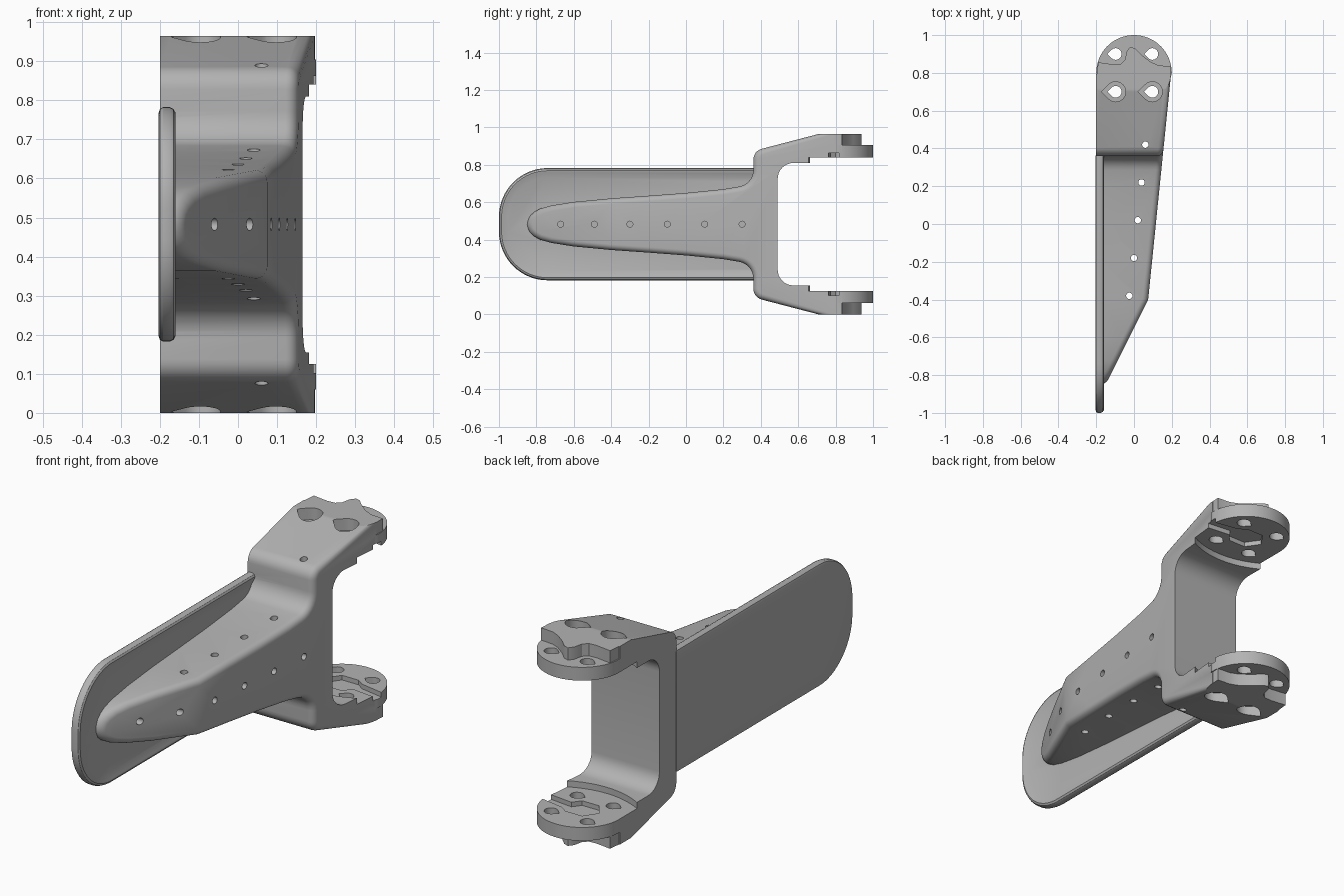
import bpy, bmesh, math
from mathutils import Vector

if "Cube" in bpy.data.objects:
    bpy.data.objects.remove(bpy.data.objects["Cube"])

ZC = 0.4825            # mid height: everything is mirrored about it
grey = bpy.data.materials.new("grey plastic")
grey.diffuse_color = (0.45, 0.45, 0.45, 1)
grey.use_nodes = True
grey.node_tree.nodes["Principled BSDF"].inputs["Base Color"].default_value = grey.diffuse_color


def finish(name, bm):
    bmesh.ops.recalc_face_normals(bm, faces=bm.faces)
    me = bpy.data.meshes.new(name)
    bm.to_mesh(me)
    bm.free()
    me.materials.append(grey)
    ob = bpy.data.objects.new(name, me)
    bpy.context.collection.objects.link(ob)
    return ob


def loft(name, rings):
    """Skin closed rings of points and cap both ends."""
    bm = bmesh.new()
    vs = [[bm.verts.new(p) for p in r] for r in rings]
    n = len(vs[0])
    for a, b in zip(vs, vs[1:]):
        for i in range(n):
            j = (i + 1) % n
            bm.faces.new((a[i], a[j], b[j], b[i]))
    bm.faces.new(vs[0])
    bm.faces.new(vs[-1])
    return finish(name, bm)


def prism(name, poly, z0, z1):
    return loft(name, [[(x, y, ZC + z) for x, y in poly] for z in (z0, z1)])


def arc(cx, cy, r, a0, a1, n):
    return [(cx + r * math.cos(math.radians(a0 + (a1 - a0) * i / n)),
             cy + r * math.sin(math.radians(a0 + (a1 - a0) * i / n))) for i in range(n + 1)]


def circle(cx, cy, r, n=24):
    return arc(cx, cy, r, 0, 360, n)[:-1]


def teardrop(cx, cy, r):
    return arc(cx, cy, r, -135, 135, 18) + [(cx - 1.414 * r, cy)]


def boolean(target, tool, op):
    m = target.modifiers.new("bool", 'BOOLEAN')
    m.operation, m.solver, m.object = op, 'EXACT', tool
    bpy.context.view_layer.objects.active = target
    bpy.ops.object.modifier_apply(modifier=m.name)
    bpy.data.objects.remove(tool)


def right_edge(y):
    """Outer x limit of the body along its length."""
    return 0.075 + (y + 0.4) * (0.5 if y < -0.4 else 0.1016)


# Body: tapering rib flowing into a fork, side profile as (y, half height)
outer = ([(-0.85, 0), (-0.846, 0.02), (-0.836, 0.042), (-0.815, 0.063), (-0.78, 0.083),
          (-0.72, 0.1), (-0.6, 0.119), (-0.4, 0.138), (-0.2, 0.152), (0, 0.167), (0.2, 0.187)]
         + arc(0.27, 0.29, 0.09, -80, 0, 7) + arc(0.42, 0.345, 0.06, 180, 104, 6)
         + [(0.71, ZC)])
inner = [(0.795, ZC), (0.795, 0.3275)] + arc(0.575, 0.2425, 0.085, 90, 180, 8)
half = outer + inner
profile = half + [(y, -z) for y, z in reversed(half[1:])]

bm = bmesh.new()
left = [bm.verts.new((-0.2, y, ZC + z)) for y, z in profile]
right = [bm.verts.new((right_edge(y), y, ZC + z)) for y, z in profile]
n = len(profile)
for i in range(n):
    j = (i + 1) % n
    bm.faces.new((left[i], left[j], right[j], right[i]))
bm.faces.new(left)
k = [i for i, p in enumerate(profile) if p[0] == -0.4]      # crease across the rib
bm.faces.new(right[k[0]:k[1] + 1])
bm.faces.new(right[k[1]:] + right[:k[0] + 1])
bm.normal_update()
last = len(outer) - 1
chain = [(i, i + 1) for i in range(last)]
chain += [((-a) % n, (-b) % n) for a, b in chain]
edges = [bm.edges.get((right[a], right[b])) for a, b in chain]
bmesh.ops.recalc_face_normals(bm, faces=bm.faces)
bmesh.ops.bevel(bm, geom=edges, offset=0.03, offset_type='OFFSET', segments=5,
                profile=0.5, affect='EDGES', clamp_overlap=False)
body = finish("forked_body", bm)

# Round pads and wavy raised caps at the ends of the fork arms
pad = arc(0, 0.8, 0.2, -3, 183, 40) + [(-0.15, 0.7), (0.15, 0.7)]
cap = [(-0.19, 0.72), (0.17, 0.72), (0.194, 0.785), (0.197, 0.834), (0.13, 0.84), (0.09, 0.857),
       (0.04, 0.895), (0.005, 0.93), (-0.02, 0.938), (-0.038, 0.915), (-0.048, 0.87),
       (-0.07, 0.848), (-0.11, 0.845), (-0.19, 0.856), (-0.197, 0.785)]
for s in (1, -1):
    boolean(body, prism("pad", pad, s * 0.335, s * 0.4225), 'UNION')
    boolean(body, prism("cap", cap, s * 0.40, s * ZC), 'UNION')

# Curved step that clears the space between the pads
boolean(body, prism("step_cutter", circle(0, 1.01, 0.4, 64), -0.3575, 0.3575), 'DIFFERENCE')

# Screw holes, counterbores, hub pocket and wire channel in each arm
for s in (1, -1):
    for x in (-0.097, 0.097):
        for y in (0.7, 0.9):
            boolean(body, prism("hole_cutter", teardrop(x, y, 0.031), s * 0.3, s * 0.6), 'DIFFERENCE')
        boolean(body, prism("bore_cutter", teardrop(x, 0.7, 0.053), s * 0.425, s * 0.6), 'DIFFERENCE')
    hub = [(0.3, 0.75), (0.3, 0.8), (0.08, 0.84), (0.045, 0.865), (-0.045, 0.865), (-0.09, 0.8),
           (-0.045, 0.735), (0.045, 0.735), (0.075, 0.775)]
    boolean(body, prism("hub_cutter", hub, s * 0.3, s * 0.38), 'DIFFERENCE')

# Small lacing holes: vertical row and sideways row
for i in range(5):
    x, y = (-0.025, 0, 0.02, 0.04, 0.06)[i], -0.38 + 0.2 * i
    boolean(body, prism("lace_cutter", circle(x, y, 0.017, 16), -0.6, 0.6), 'DIFFERENCE')
for y in (-0.67, -0.49, -0.3, -0.1, 0.1, 0.3):
    c = circle(y, ZC, 0.016, 16)
    boolean(body, loft("side_cutter", [[(x, a, b) for a, b in c] for x in (-0.12, 0.3)]), 'DIFFERENCE')


# Flat side plate with a rolled rim
def outline(d, x):
    h, r = 0.3 - d, 0.26 - d
    pts = [(0.362, -h), (0.362, h)]
    pts += arc(-0.74, 0.04, r, 90, 180, 16)
    pts += arc(-0.74, -0.04, r, 180, 270, 16)
    return [(x, y, ZC + z) for y, z in pts]


sections = [(0.014, -0.203), (0.005, -0.2), (0, -0.192), (0, -0.175), (0.005, -0.165),
            (0.014, -0.16), (0.024, -0.162), (0.05, -0.172)]
plate = loft("side_plate", [outline(d, x) for d, x in sections])
boolean(body, plate, 'UNION')

# Smooth the curves, keep the hard edges, and settle the frame
bpy.ops.object.select_all(action='DESELECT')
body.select_set(True)
bpy.context.view_layer.objects.active = body
bpy.ops.object.shade_smooth_by_angle(angle=math.radians(30))
